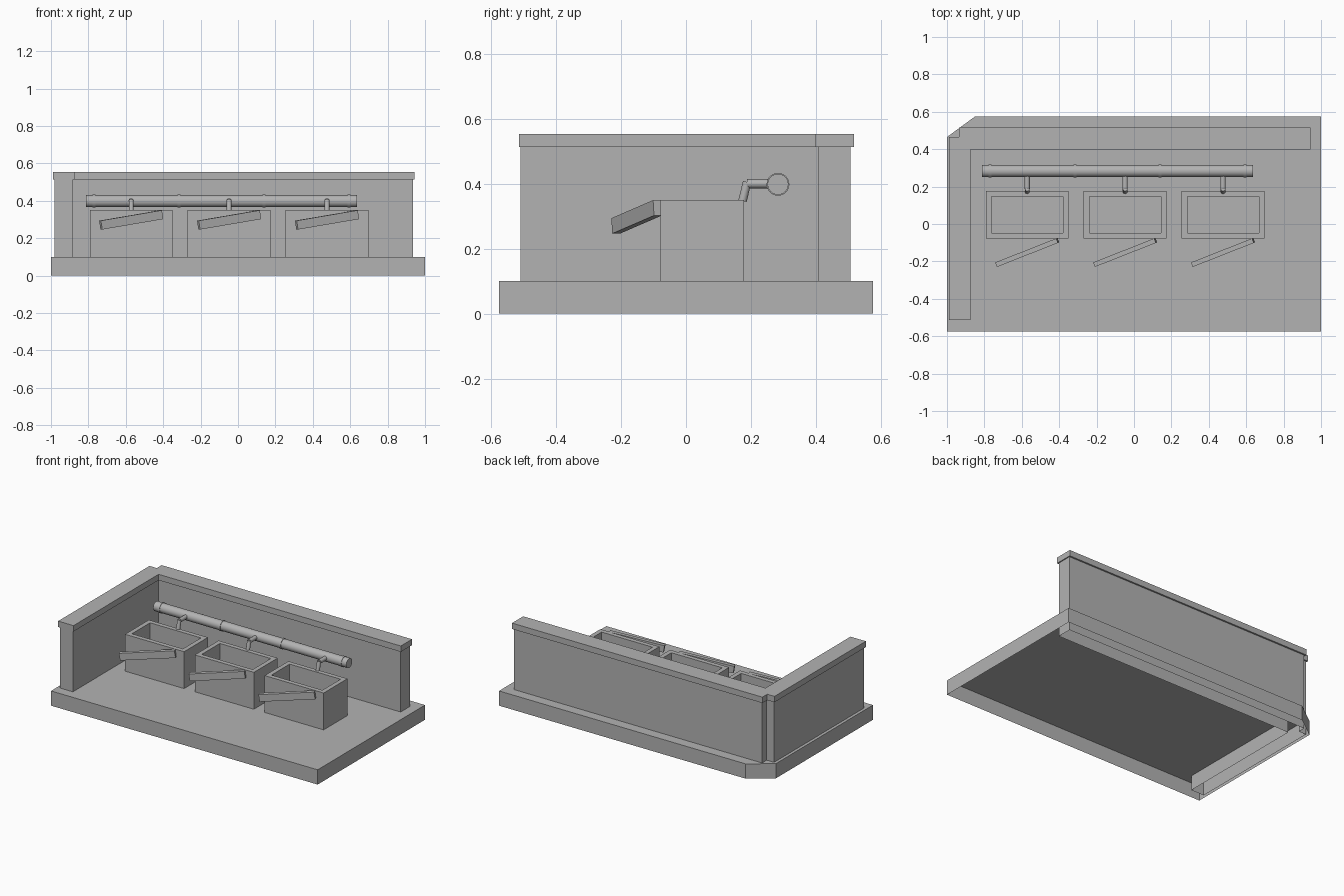
import bpy, bmesh, math
from mathutils import Matrix, Vector

old = bpy.data.objects.get("Cube")
if old:
    bpy.data.objects.remove(old, do_unlink=True)

# One plain material for everything
GREY = (0.45, 0.45, 0.45, 1)
grey = bpy.data.materials.new("plain grey")
grey.use_nodes = True
grey.diffuse_color = GREY
grey.node_tree.nodes["Principled BSDF"].inputs["Base Color"].default_value = GREY


def finish(name, bm, smooth=False):
    bmesh.ops.recalc_face_normals(bm, faces=bm.faces)
    mesh = bpy.data.meshes.new(name)
    bm.to_mesh(mesh)
    bm.free()
    mesh.materials.append(grey)
    obj = bpy.data.objects.new(name, mesh)
    bpy.context.collection.objects.link(obj)
    if smooth:
        bpy.ops.object.select_all(action="DESELECT")
        obj.select_set(True)
        bpy.context.view_layer.objects.active = obj
        bpy.ops.object.shade_smooth_by_angle(angle=math.radians(35))
    return obj


def prism(name, outline, z0, z1, bottom=True):
    """Extrude a counter-clockwise outline upward."""
    bm = bmesh.new()
    low = [bm.verts.new((x, y, z0)) for x, y in outline]
    high = [bm.verts.new((x, y, z1)) for x, y in outline]
    n = len(outline)
    for i in range(n):
        j = (i + 1) % n
        bm.faces.new((low[i], low[j], high[j], high[i]))
    bm.faces.new(high)
    if bottom:
        bm.faces.new(low[::-1])
    return finish(name, bm)


def add_rod(bm, start, end, radius, sides):
    a, b = Vector(start), Vector(end)
    turn = (b - a).to_track_quat("Z", "Y").to_matrix().to_4x4()
    bmesh.ops.create_cone(bm, cap_ends=True, segments=sides, radius1=radius,
                          radius2=radius, depth=(b - a).length,
                          matrix=Matrix.Translation((a + b) / 2) @ turn)


def wall_outline(left, inner_x, right, front, inner_y, back, notch_x, notch_y):
    """L shape with a square notch in its outer corner."""
    return [(left, front), (inner_x, front), (inner_x, inner_y), (right, inner_y),
            (right, back), (notch_x, back), (notch_x, notch_y), (left, notch_y)]


# Hollow base with one cut corner
prism("base", [(-1, -0.575), (1, -0.575), (1, 0.575), (-0.85, 0.575), (-1, 0.465)],
      0, 0.1, bottom=False)

# Corner wall and its overhanging cap
prism("wall", wall_outline(-0.98, -0.882, 0.936, -0.509, 0.406, 0.506, -0.925, 0.456),
      0, 0.513, bottom=False)
prism("wall_cap", wall_outline(-0.989, -0.874, 0.943, -0.514, 0.397, 0.517, -0.935, 0.465),
      0.513, 0.553)

PIPE_Y, PIPE_Z = 0.283, 0.398
for i, side in enumerate(("right", "middle", "left")):
    x = -0.571 + 0.5235 * i

    # Open bin
    bm = bmesh.new()
    place = Matrix.Translation((x, 0.049, 0.225)) @ Matrix.Diagonal((0.443, 0.255, 0.25, 1))
    bmesh.ops.create_cube(bm, size=1, matrix=place)
    bm.normal_update()
    top = [f for f in bm.faces if f.normal.z > 0.9]
    bmesh.ops.inset_region(bm, faces=top, thickness=0.043)
    pit = bmesh.ops.extrude_discrete_faces(bm, faces=top)["faces"][0]
    bmesh.ops.translate(bm, verts=pit.verts, vec=(0, 0, -0.24))
    finish("bin_" + side, bm)

    # Slanted bar in front of the bin
    bm = bmesh.new()
    place = (Matrix.Translation((x, -0.152, 0.298))
             @ Matrix.Rotation(math.radians(21.5), 4, "Z")
             @ Matrix.Rotation(math.radians(-9), 4, "Y")
             @ Matrix.Diagonal((0.355, 0.026, 0.048, 1)))
    bmesh.ops.create_cube(bm, size=1, matrix=place)
    finish("slanted_bar_" + side, bm)

    # Bent spout from the pipe
    bm = bmesh.new()
    add_rod(bm, (x, PIPE_Y - 0.02, 0.4), (x, 0.188, 0.4), 0.014, 16)
    add_rod(bm, (x, 0.188, 0.405), (x, 0.174, 0.347), 0.013, 16)
    finish("spout_" + side, bm, smooth=True)

# Supply pipe with joint rings
bm = bmesh.new()
add_rod(bm, (-0.812, PIPE_Y, PIPE_Z), (0.636, PIPE_Y, PIPE_Z), 0.032, 32)
finish("pipe", bm, smooth=True)
for i in range(4):
    x = -0.77 + 0.4545 * i
    bm = bmesh.new()
    add_rod(bm, (x - 0.007, PIPE_Y, PIPE_Z), (x + 0.007, PIPE_Y, PIPE_Z), 0.035, 32)
    finish("pipe_ring_%d" % (i + 1), bm, smooth=True)
